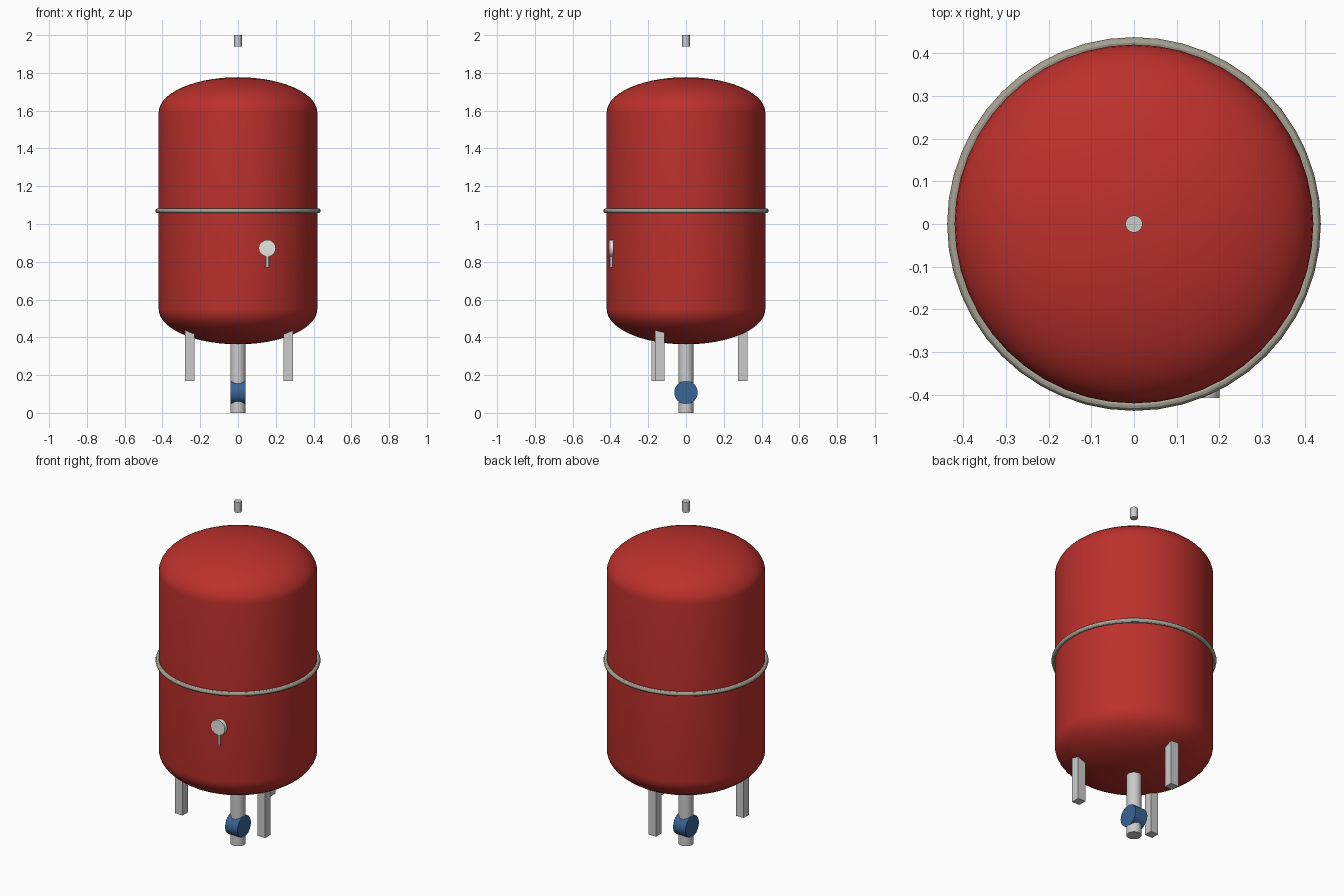
import bpy, bmesh
from math import sin, cos, pi
from mathutils import Matrix

if "Cube" in bpy.data.objects:
    bpy.data.objects.remove(bpy.data.objects["Cube"])


def material(name, rgb):
    m = bpy.data.materials.new(name)
    m.diffuse_color = (*rgb, 1)
    m.use_nodes = True
    m.node_tree.nodes["Principled BSDF"].inputs["Base Color"].default_value = m.diffuse_color
    return m


RED = material("red paint", (0.5, 0.03, 0.025))
STEEL = material("warm steel", (0.38, 0.36, 0.29))
BLUE = material("blue paint", (0.04, 0.13, 0.30))
WHITE = material("dial white", (0.78, 0.78, 0.73))


def finish(ob, name, mat=None, smooth=True):
    ob.name = name
    if mat:
        ob.data.materials.append(mat)
    if smooth:
        bpy.ops.object.select_all(action='DESELECT')
        ob.select_set(True)
        bpy.context.view_layer.objects.active = ob
        bpy.ops.object.shade_smooth_by_angle()
    return ob


def cylinder(name, r, length, loc, rot=(0, 0, 0), mat=None, sides=32):
    bpy.ops.mesh.primitive_cylinder_add(vertices=sides, radius=r, depth=length,
                                        location=loc, rotation=rot)
    return finish(bpy.context.object, name, mat)


# Vessel: straight wall with elliptical domes, turned about z
R, DOME, LOW, HIGH, STEPS = 0.42, 0.187, 0.55, 1.59, 14
arc = [i / STEPS * pi / 2 for i in range(STEPS + 1)]
profile = [(R * sin(a), LOW - DOME * cos(a)) for a in arc]
profile += [(R * cos(a), HIGH + DOME * sin(a)) for a in arc]
bm = bmesh.new()
verts = [bm.verts.new((x, 0, z)) for x, z in profile]
edges = [bm.edges.new(p) for p in zip(verts, verts[1:])]
bmesh.ops.spin(bm, geom=verts + edges, axis=(0, 0, 1), cent=(0, 0, 0),
               angle=2 * pi, steps=48, use_merge=True)
bmesh.ops.remove_doubles(bm, verts=bm.verts, dist=1e-4)
bmesh.ops.recalc_face_normals(bm, faces=bm.faces)
mesh = bpy.data.meshes.new("tank_vessel")
bm.to_mesh(mesh)
bm.free()
vessel = bpy.data.objects.new("tank_vessel", mesh)
bpy.context.collection.objects.link(vessel)
finish(vessel, "tank_vessel", RED)

# Clamp ring around the middle
bpy.ops.mesh.primitive_torus_add(major_radius=0.425, minor_radius=0.0125,
                                 major_segments=48, minor_segments=12,
                                 location=(0, 0, 1.07))
finish(bpy.context.object, "clamp_ring", STEEL)

# Three square legs
for i, ang in enumerate((1.6, 3.7, 5.8)):
    bpy.ops.mesh.primitive_cube_add(size=1, location=(0.3 * cos(ang), 0.3 * sin(ang), 0.32))
    leg = bpy.context.object
    leg.data.transform(Matrix.Diagonal((0.05, 0.05, 0.30, 1)))
    finish(leg, f"leg_{i + 1}", smooth=False)

# Bottom pipe and its valve body
cylinder("bottom_pipe", 0.04, 0.38, (0, 0, 0.19))
cylinder("valve_body", 0.062, 0.08, (0, 0, 0.108), (0, pi / 2, 0), BLUE)

# Air valve floating above the dome
cylinder("air_valve", 0.02, 0.06, (0, 0, 1.97))

# Pressure gauge and stem on the front
cylinder("gauge_dial", 0.044, 0.024, (0.156, -0.396, 0.872), (pi / 2, 0, 0), WHITE)
cylinder("gauge_stem", 0.008, 0.08, (0.156, -0.396, 0.81), sides=16)
